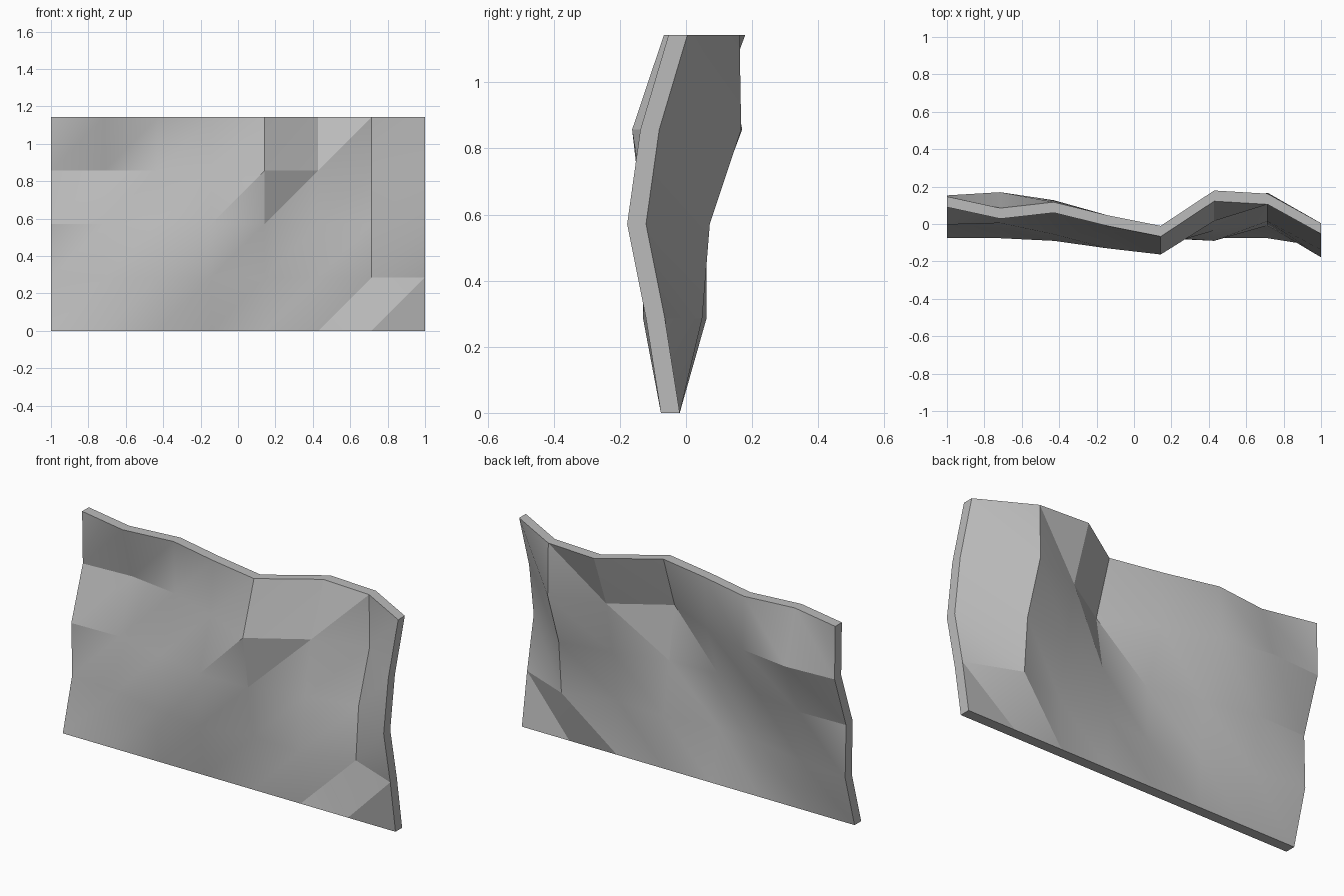
import bpy
import bmesh
import math

cube = bpy.data.objects.get("Cube")
if cube:
    bpy.data.objects.remove(cube, do_unlink=True)

# Depth of the front face at each grid point, bottom row first, left to right
DEPTH = [
    [-.076] * 8,
    [.005, -.03, -.09, -.13, -.072, -.09, -.008, -.121],
    [-.003, .005, -.055, -.13, -.118, -.035, .015, -.178],
    [.096, .113, .07, -.03, -.163, .016, .11, -.138],
    [.09, .028, .06, -.01, -.067, .122, .105, -.053],
]
STEP = 2 / 7
THICKNESS = .057

# Plain grey material
grey = bpy.data.materials.new("plain_grey")
grey.use_nodes = True
colour = (.5, .5, .5, 1)
grey.diffuse_color = colour
grey.node_tree.nodes["Principled BSDF"].inputs["Base Color"].default_value = colour

# Front sheet: uneven grid split along the rising diagonal of every cell
bm = bmesh.new()
grid = [[bm.verts.new((-1 + i * STEP, y, j * STEP)) for i, y in enumerate(row)]
        for j, row in enumerate(DEPTH)]
for low, high in zip(grid, grid[1:]):
    for i in range(len(low) - 1):
        bm.faces.new((low[i], low[i + 1], high[i + 1]))
        bm.faces.new((low[i], high[i + 1], high[i]))

# Back sheet and rim: extrude a copy straight backwards
front = list(bm.faces)
extruded = bmesh.ops.extrude_face_region(bm, geom=front, use_keep_orig=True)
moved = [g for g in extruded["geom"] if isinstance(g, bmesh.types.BMVert)]
bmesh.ops.translate(bm, verts=moved, vec=(0, THICKNESS, 0))
bmesh.ops.recalc_face_normals(bm, faces=bm.faces)

mesh = bpy.data.meshes.new("rock_wall_panel")
bm.to_mesh(mesh)
bm.free()
mesh.materials.append(grey)
panel = bpy.data.objects.new("rock_wall_panel", mesh)
bpy.context.collection.objects.link(panel)

# Soft shading over gentle bends, crisp at strong creases
bpy.ops.object.select_all(action="DESELECT")
panel.select_set(True)
bpy.context.view_layer.objects.active = panel
bpy.ops.object.shade_smooth_by_angle(angle=math.radians(22))
